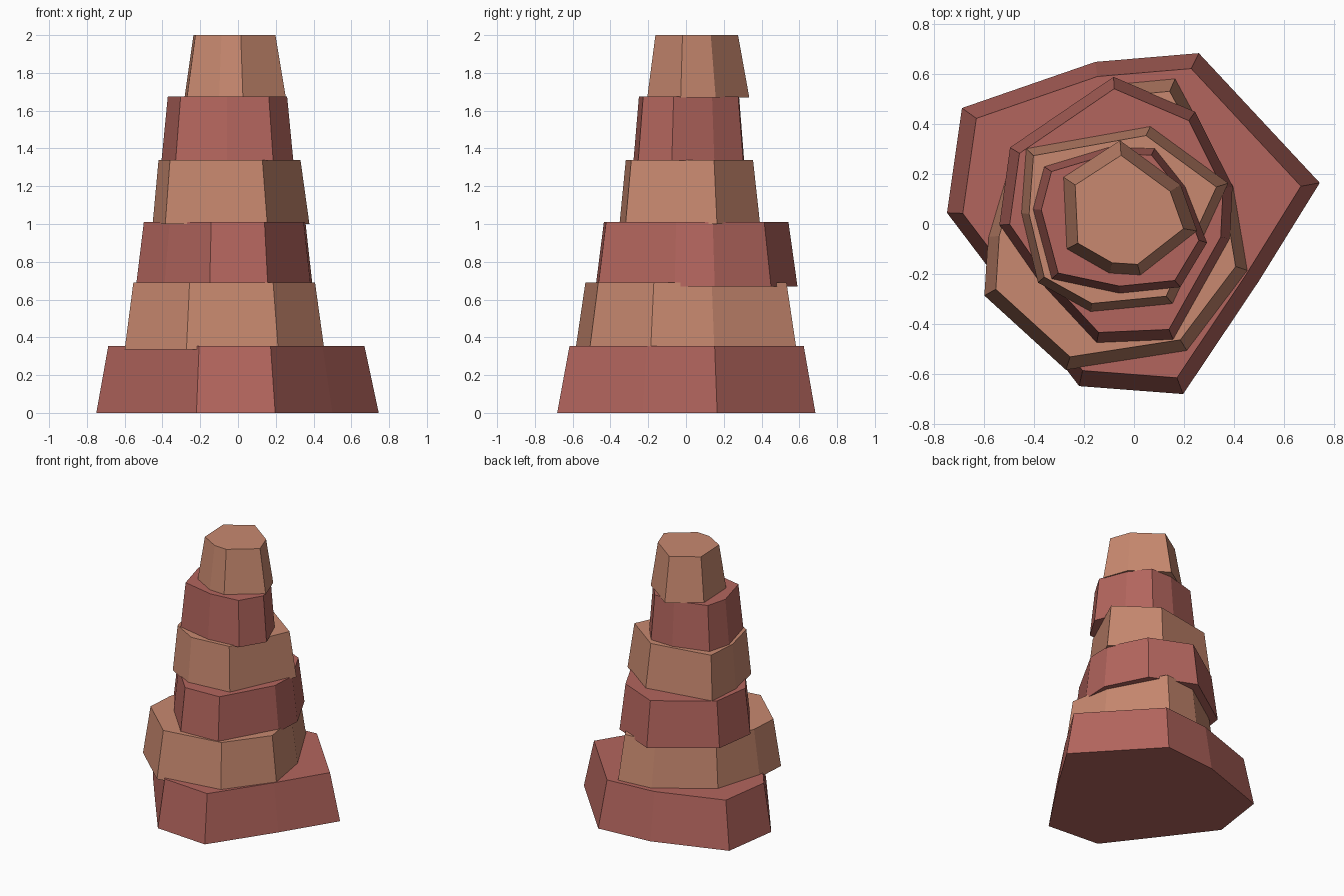
import bpy, bmesh
from mathutils import Vector

if "Cube" in bpy.data.objects:
    bpy.data.objects.remove(bpy.data.objects["Cube"])


def material(name, color):
    m = bpy.data.materials.new(name)
    m.diffuse_color = color
    m.use_nodes = True
    m.node_tree.nodes["Principled BSDF"].inputs["Base Color"].default_value = m.diffuse_color
    return m


red = material("red_rock", (0.45, 0.13, 0.11, 1))
tan = material("tan_rock", (0.58, 0.25, 0.16, 1))


def layer(name, outline, z0, z1, taper, mat):
    """Closed rock slab: irregular base outline, narrowed towards the top."""
    base = [Vector(p) for p in outline]
    mid = sum(base, Vector((0, 0))) / len(base)
    bm = bmesh.new()
    low = [bm.verts.new((p.x, p.y, z0)) for p in base]
    high = []
    for p in base:
        q = mid + (p - mid) * taper
        high.append(bm.verts.new((q.x, q.y, z1)))
    bm.faces.new(low[::-1])
    bm.faces.new(high)
    n = len(base)
    for i in range(n):
        j = (i + 1) % n
        bm.faces.new((low[i], low[j], high[j], high[i]))
    bmesh.ops.recalc_face_normals(bm, faces=bm.faces)
    mesh = bpy.data.meshes.new(name)
    bm.to_mesh(mesh)
    bm.free()
    mesh.materials.append(mat)
    bpy.context.collection.objects.link(bpy.data.objects.new(name, mesh))


# Rock layers, bottom to top: base outline (counter-clockwise), z range, taper
layer("base_layer",
      [(.745, .165), (.26, .685), (-.155, .65), (-.69, .465), (-.75, .045),
       (-.515, -.265), (-.22, -.65), (.197, -.682), (.5, -.23)],
      0, .355, .907, red)
layer("second_layer",
      [(.40, .15), (.166, .585), (-.1, .56), (-.48, .3), (-.585, -.052),
       (-.6, -.287), (-.273, -.585), (.213, -.51), (.457, -.187)],
      .335, .69, .91, tan)
layer("third_layer",
      [(.395, .152), (.245, .45), (-.082, .59), (-.497, .307), (-.54, -.004),
       (-.39, -.22), (-.15, -.478), (.158, -.465), (.385, -.06)],
      .67, 1.01, .915, red)
layer("fourth_layer",
      [(.378, .164), (.066, .392), (-.433, .303), (-.452, .044),
       (-.385, -.235), (-.174, -.352), (.155, -.32)],
      1.0, 1.34, .905, tan)
layer("fifth_layer",
      [(.205, .15), (.083, .303), (-.1, .308), (-.36, .23), (-.405, .06),
       (-.33, -.22), (-.058, -.278), (.186, -.253), (.293, -.075)],
      1.335, 1.675, .905, red)
layer("top_layer",
      [(.187, .157), (-.056, .335), (-.283, .188), (-.27, -.1),
       (-.1, -.197), (.026, -.205), (.253, -.028)],
      1.67, 2.0, .81, tan)
